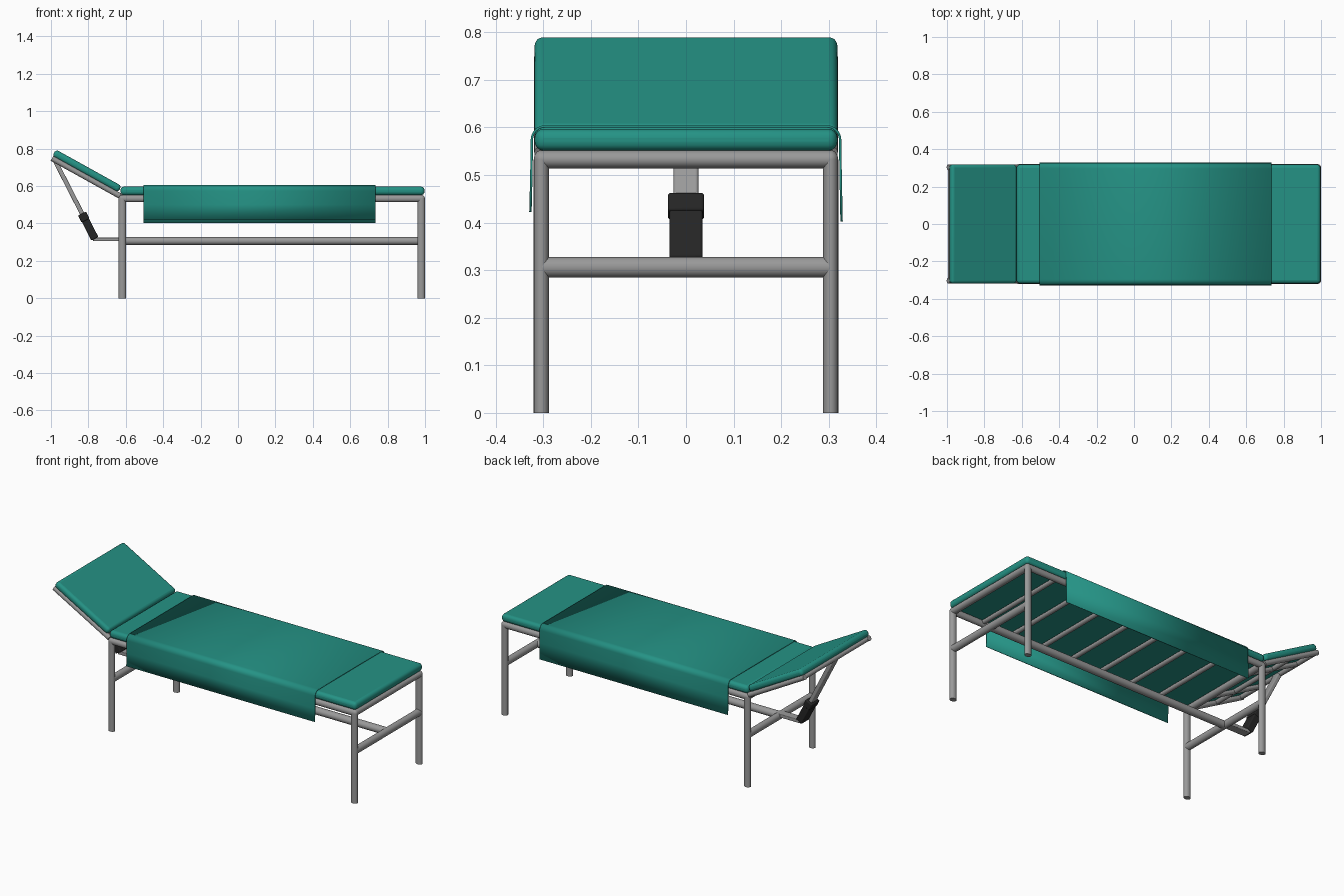
import bpy, bmesh, math
from mathutils import Vector, Matrix

if "Cube" in bpy.data.objects:
    bpy.data.objects.remove(bpy.data.objects["Cube"])


def material(name, rgb):
    m = bpy.data.materials.new(name)
    m.diffuse_color = (*rgb, 1)
    m.use_nodes = True
    m.node_tree.nodes["Principled BSDF"].inputs["Base Color"].default_value = m.diffuse_color
    return m


TEAL = material("teal vinyl", (0.018, 0.29, 0.235))
GREY = material("grey metal", (0.32, 0.32, 0.32))
BLACK = material("black plastic", (0.018, 0.018, 0.018))


def finish(name, bm, mat, matrix=Matrix(), bevel=0, segments=4):
    bmesh.ops.recalc_face_normals(bm, faces=bm.faces)
    me = bpy.data.meshes.new(name)
    bm.to_mesh(me)
    bm.free()
    me.materials.append(mat)
    ob = bpy.data.objects.new(name, me)
    bpy.context.collection.objects.link(ob)
    ob.matrix_world = matrix
    if bevel:
        b = ob.modifiers.new("bevel", 'BEVEL')
        b.width, b.segments, b.limit_method = bevel, segments, 'ANGLE'
    bpy.context.view_layer.objects.active = ob
    bpy.ops.object.select_all(action='DESELECT')
    ob.select_set(True)
    bpy.ops.object.shade_smooth_by_angle(angle=math.radians(40))
    return ob


def bar(name, p, q, a, b, mat=GREY, box=False, bevel=0):
    """Bar from p to q; b is its size along y (or along z for cross bars)."""
    p, q = Vector(p), Vector(q)
    d = (q - p).normalized()
    ly = Vector((0, 0, 1)) if abs(d.y) > 0.9 else Vector((0, 1, 0))
    lx = ly.cross(d)
    bm = bmesh.new()
    if box:
        bmesh.ops.create_cube(bm, size=1)
    else:
        bmesh.ops.create_cone(bm, cap_ends=True, segments=24, radius1=0.5, radius2=0.5, depth=1)
    bmesh.ops.scale(bm, vec=(a, b, (q - p).length), verts=bm.verts)
    rot = Matrix((lx, ly, d)).transposed().to_4x4()
    return finish(name, bm, mat, Matrix.Translation((p + q) / 2) @ rot, bevel)


# Legs with rounded top joints, plus cross bars at each end
Y, XH, XF = 0.304, -0.618, 0.98
TOP, LOW = 0.533, 0.306
for end, x in (("head", XH), ("foot", XF)):
    for side, y in (("front", -Y), ("back", Y)):
        bar(f"{end}_{side}_leg", (x, y, 0), (x, y, TOP), 0.04, 0.032)
        bm = bmesh.new()
        bmesh.ops.create_uvsphere(bm, u_segments=24, v_segments=12, radius=0.5)
        bmesh.ops.scale(bm, vec=(0.04, 0.032, 0.038), verts=bm.verts)
        finish(f"{end}_{side}_joint", bm, GREY, Matrix.Translation((x, y, TOP)))
    bar(f"{end}_top_bar", (x, -Y, TOP), (x, Y, TOP), 0.04, 0.038)
    bar(f"{end}_lower_bar", (x, -Y, LOW), (x, Y, LOW), 0.04, 0.043)

# Side rails, central stretcher and slats
for side, y in (("front", -Y), ("back", Y)):
    bar(f"{side}_rail", (XH, y, TOP), (XF, y, TOP), 0.038, 0.032)
bar("central_stretcher", (XH, 0, LOW), (XF, 0, LOW), 0.043, 0.045)
for i in range(1, 8):
    x = XH + (XF - XH) * i / 8
    bar(f"slat_{i}", (x, -Y, TOP + 0.005), (x, Y, TOP + 0.005), 0.028, 0.025)

# Main mattress
bar("mattress", (-0.628, 0, 0.574), (0.997, 0, 0.574), 0.046, 0.636, TEAL, True, 0.019)

# Tilted headrest: s runs up the slope, n is off its surface
ang = math.radians(29)


def tilt(s, y, n=0):
    return (-0.64 - s * math.cos(ang) + n * math.sin(ang), y,
            0.552 + s * math.sin(ang) + n * math.cos(ang))


bar("headrest_pad", tilt(0.008, 0, 0.031), tilt(0.41, 0, 0.031), 0.04, 0.636, TEAL, True, 0.017)
for side, y in (("front", -Y), ("back", Y)):
    bar(f"headrest_{side}_rail", tilt(-0.01, y), tilt(0.405, y), 0.03, 0.03)
    bar(f"headrest_{side}_inner_bar", tilt(-0.03, y * 0.51), tilt(0.39, y * 0.51), 0.026, 0.03)
for i, s in enumerate((0.02, 0.2, 0.39)):
    bar(f"headrest_cross_bar_{i}", tilt(s, -Y), tilt(s, Y), 0.028, 0.028)

# Headrest support strut, its sleeve and bracket
bar("bracket", (-0.775, 0, 0.315), (XH, 0, 0.315), 0.02, 0.05, GREY, True, 0.004)
foot, head = Vector((-0.765, 0, 0.318)), Vector(tilt(0.39, 0))
bar("strut", foot, head, 0.024, 0.052, GREY, True, 0.006)
bar("strut_sleeve", foot, foot.lerp(head, 0.31), 0.042, 0.07, BLACK, True, 0.006)
bar("strut_collar", foot.lerp(head, 0.23), foot.lerp(head, 0.32), 0.048, 0.076, BLACK, True, 0.006)

# Draped cover sheet, front hem slightly higher than the back one
prof = [(-0.327, 0.422), (-0.325, 0.5)]
for side in (-1, 1):
    arc = [(side * (0.296 + 0.028 * math.cos(t)), 0.574 + 0.028 * math.sin(t))
           for t in (math.radians(15 * k) for k in range(7))]
    prof += arc if side < 0 else arc[::-1]
prof += [(0.325, 0.5), (0.327, 0.402)]
bm = bmesh.new()
rows = [[bm.verts.new((x, y, z)) for y, z in prof] for x in (-0.505, 0.735)]
for i in range(len(prof) - 1):
    bm.faces.new((rows[0][i], rows[1][i], rows[1][i + 1], rows[0][i + 1]))
sheet = finish("cover_sheet", bm, TEAL)
thick = sheet.modifiers.new("thickness", 'SOLIDIFY')
thick.thickness, thick.offset = 0.005, 0
